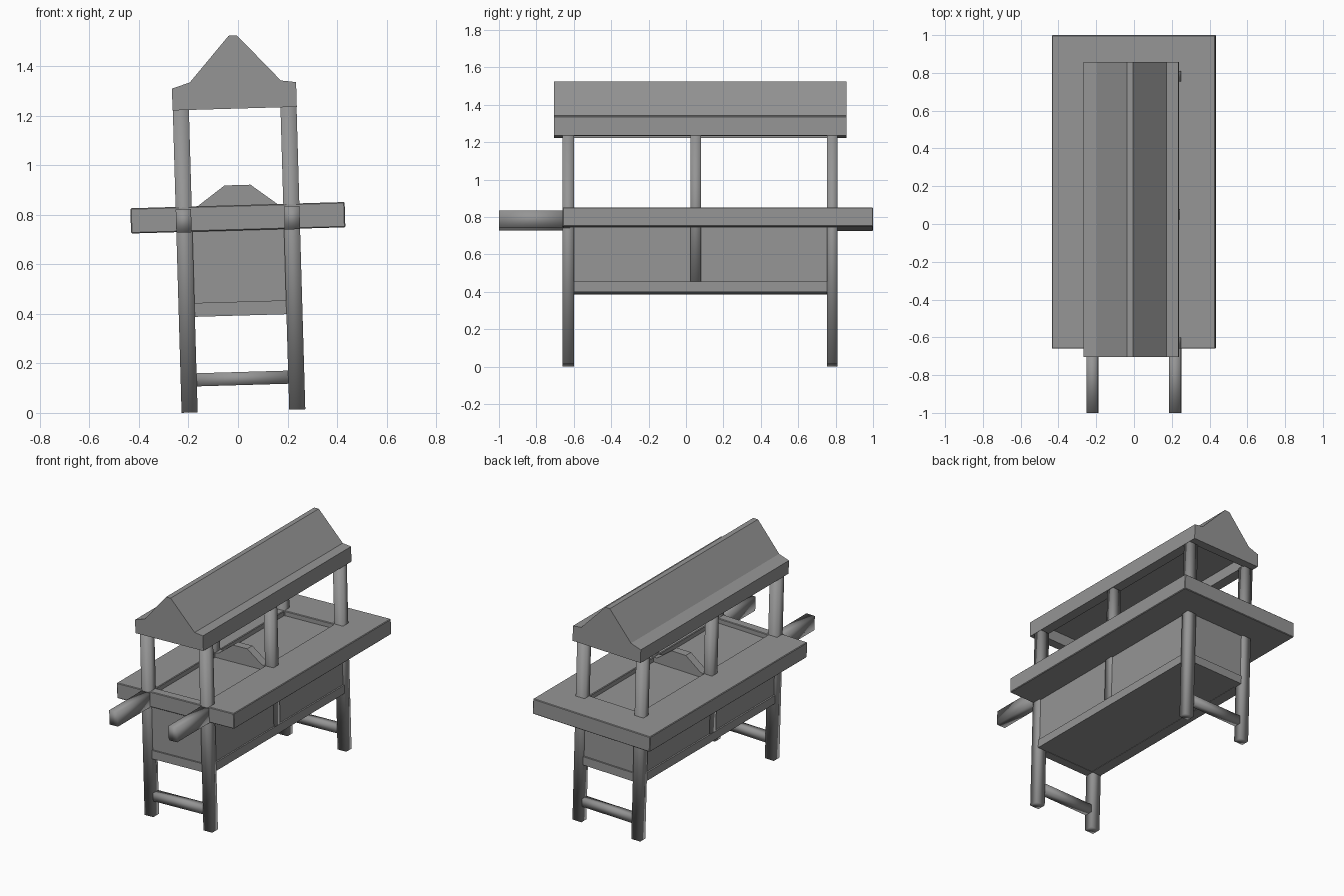
import bpy, bmesh
from mathutils import Matrix

if "Cube" in bpy.data.objects:
    bpy.data.objects.remove(bpy.data.objects["Cube"])

# the whole stall leans slightly to the left
LEAN = Matrix.Translation((0.022, 0, 0.0075)) @ Matrix.Rotation(-0.029, 4, 'Y')

# dark grey finish
GREY = bpy.data.materials.new("dark_grey")
GREY.diffuse_color = (0.3, 0.3, 0.3, 1)
GREY.use_nodes = True
GREY.node_tree.nodes["Principled BSDF"].inputs["Base Color"].default_value = GREY.diffuse_color


def finish(bm, name, smooth=False, bevel=0):
    bmesh.ops.recalc_face_normals(bm, faces=bm.faces)
    if bevel:
        edges = [e for e in bm.edges if len(e.link_faces) == 2 and e.calc_face_angle(0) > 0.5]
        bmesh.ops.bevel(bm, geom=edges, offset=bevel, segments=1, affect='EDGES')
    bm.transform(LEAN)
    for f in bm.faces:
        f.smooth = smooth
    me = bpy.data.meshes.new(name)
    bm.to_mesh(me)
    bm.free()
    me.materials.append(GREY)
    ob = bpy.data.objects.new(name, me)
    bpy.context.collection.objects.link(ob)
    return ob


def box(name, x, y, z, smooth=False, bevel=0):
    bm = bmesh.new()
    bmesh.ops.create_cube(bm, size=1)
    size = [b - a for a, b in (x, y, z)]
    mid = [(a + b) / 2 for a, b in (x, y, z)]
    bm.transform(Matrix.Translation(mid) @ Matrix.Diagonal((*size, 1)))
    return finish(bm, name, smooth, bevel)


def prism(name, profile, y0, y1):
    # x-z profile extruded along y
    bm = bmesh.new()
    face = bm.faces.new([bm.verts.new((x, y0, z)) for x, z in profile])
    ext = bmesh.ops.extrude_face_region(bm, geom=[face])
    for v in ext['geom']:
        if isinstance(v, bmesh.types.BMVert):
            v.co.y = y1
    return finish(bm, name)


def ring(name, outer, inner, z0, z1, bevel=0):
    # rectangular frame: outer and inner are (x0, x1, y0, y1)
    bm = bmesh.new()

    def loop(r, z):
        return [bm.verts.new((r[i], r[j], z)) for i, j in ((0, 2), (1, 2), (1, 3), (0, 3))]
    loops = [loop(outer, z0), loop(outer, z1), loop(inner, z1), loop(inner, z0)]
    for k in range(4):
        a, b = loops[k], loops[(k + 1) % 4]
        for i in range(4):
            j = (i + 1) % 4
            bm.faces.new((a[i], a[j], b[j], b[i]))
    return finish(bm, name, bevel=bevel)


FRONT, MIDDLE, BACK = (-0.66, -0.60), (0.025, 0.08), (0.755, 0.81)

# posts, handles on both sides
for side, s in (("left", -1), ("right", 1)):
    x = sorted((s * 0.185, s * 0.25))
    box(f"{side}_front_leg", x, FRONT, (0, 1.23), True)
    box(f"{side}_back_leg", x, BACK, (0, 1.23), True)
    box(f"{side}_middle_post", sorted((s * 0.185, s * 0.247)), MIDDLE, (0.43, 1.23), True)
    box(f"{side}_handle", sorted((s * 0.188, s * 0.25)), (-1.0, -0.62), (0.728, 0.822), True)

# leg crossbars
for end, y in (("front", FRONT), ("back", BACK)):
    box(f"{end}_crossbar", (-0.2, 0.2), (y[0] + 0.003, y[1] - 0.003), (0.105, 0.158), True)

# storage box with bottom rail frame
box("storage_box", (-0.238, 0.238), (-0.648, 0.798), (0.388, 0.80))
ring("bottom_rail", (-0.248, 0.248, -0.658, 0.808), (-0.18, 0.18, -0.6, 0.75), 0.386, 0.442)

# counter around the sunken tray
ring("counter", (-0.433, 0.433, -0.66, 1.0), (-0.185, 0.185, -0.60, 0.755), 0.73, 0.832, bevel=0.004)

# shaped divider between the middle posts
prism("divider", [(-0.19, 0.75), (0.19, 0.75), (0.19, 0.83), (0.16, 0.833), (0.055, 0.913),
                  (-0.05, 0.913), (-0.16, 0.833), (-0.19, 0.83)], *MIDDLE)

# roof: eave frame below, gabled cap above
ring("roof_frame", (-0.251, 0.251, -0.705, 0.858), (-0.186, 0.186, -0.645, 0.80), 1.222, 1.30)
prism("roof", [(-0.251, 1.295), (0.251, 1.295), (0.251, 1.322), (0.19, 1.33), (0.018, 1.517),
               (-0.016, 1.517), (-0.178, 1.333), (-0.251, 1.31)], -0.705, 0.858)
